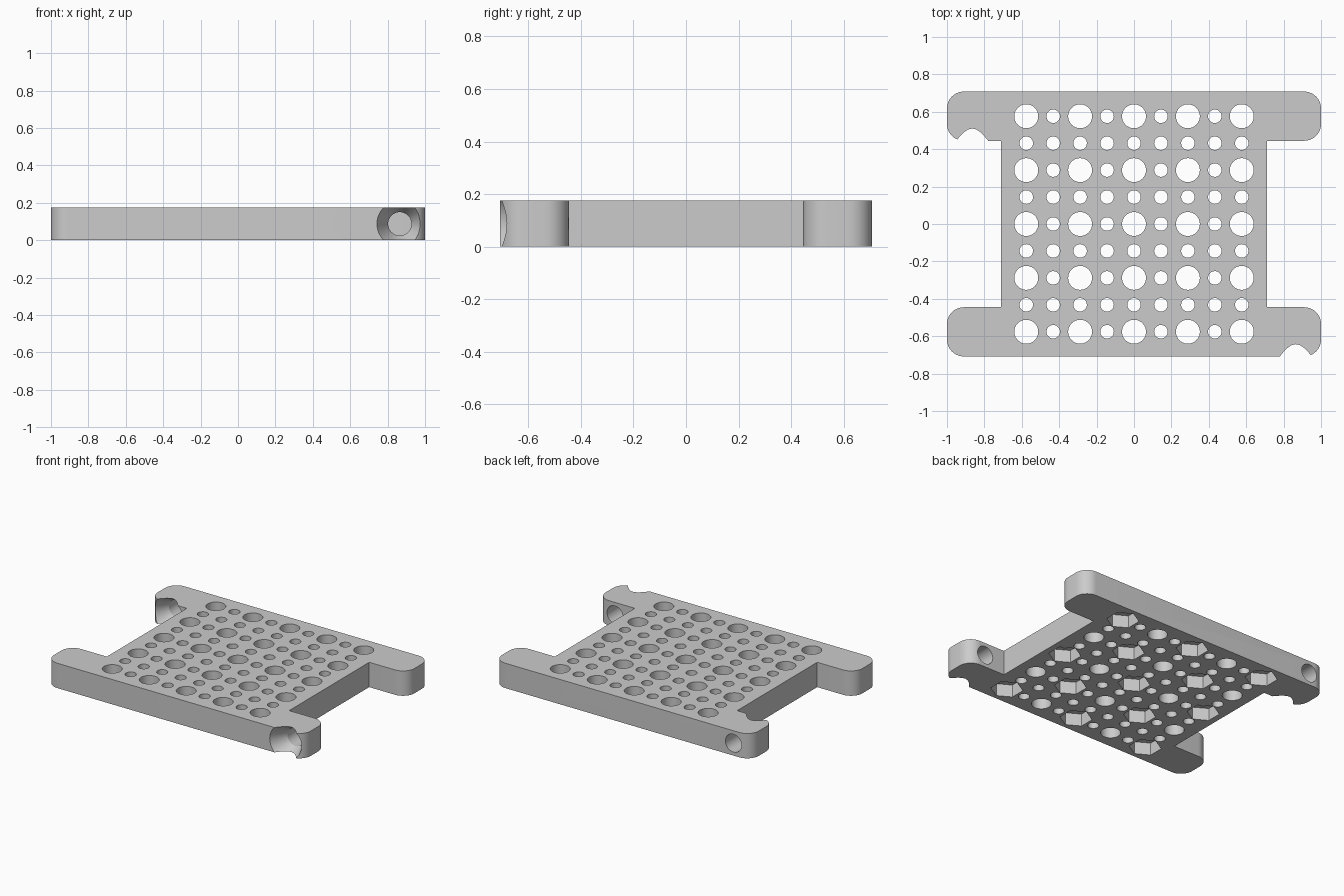
import bpy
import bmesh
from math import cos, sin, pi, radians

if "Cube" in bpy.data.objects:
    bpy.data.objects.remove(bpy.data.objects["Cube"], do_unlink=True)

THICK = 0.175          # plate thickness
HALF_Y = 0.708         # half depth of the plate
ARM_Y = 0.445          # inner edge of the arms
BODY_X = 0.71          # half width of the central body
CORNER = 0.09          # rounding of the arm ends
PITCH = 0.144          # spacing of the hole grid
BORE_X = 0.865         # side offset of the arm bores

grey = bpy.data.materials.new("plain grey")
grey.use_nodes = True
colour = (0.6, 0.6, 0.6, 1)
grey.diffuse_color = colour
grey.node_tree.nodes["Principled BSDF"].inputs["Base Color"].default_value = colour


def make_object(name, bm):
    bmesh.ops.recalc_face_normals(bm, faces=bm.faces)
    mesh = bpy.data.meshes.new(name)
    bm.to_mesh(mesh)
    bm.free()
    mesh.materials.append(grey)
    obj = bpy.data.objects.new(name, mesh)
    bpy.context.collection.objects.link(obj)
    return obj


def loft(bm, rings):
    """Close a stack of matching rings into a solid."""
    loops = [[bm.verts.new(p) for p in ring] for ring in rings]
    for low, high in zip(loops, loops[1:]):
        for i in range(len(low)):
            j = (i + 1) % len(low)
            bm.faces.new((low[i], low[j], high[j], high[i]))
    bm.faces.new(loops[0])
    bm.faces.new(loops[-1])


def circle(radius, sides, start=0.0):
    return [(radius * cos(start + 2 * pi * i / sides),
             radius * sin(start + 2 * pi * i / sides)) for i in range(sides)]


def prism(bm, x, y, radius, sides, bottom, top, start=0.0):
    loft(bm, [[(x + u, y + v, z) for u, v in circle(radius, sides, start)]
              for z in (bottom, top)])


def arc(cx, cy, start, steps=10):
    return [(cx + CORNER * cos(start + pi / 2 * i / steps),
             cy + CORNER * sin(start + pi / 2 * i / steps)) for i in range(steps + 1)]


# Plate outline: a quarter-built arm, then mirrored by half turns
arm_right = (arc(1 - CORNER, -HALF_Y + CORNER, -pi / 2)
             + arc(1 - CORNER, -ARM_Y - CORNER, 0)
             + [(BODY_X, -ARM_Y)])
right_side = arm_right + [(x, -y) for x, y in reversed(arm_right)]
outline = right_side + [(-x, -y) for x, y in right_side]
bm = bmesh.new()
loft(bm, [[(x, y, z) for x, y in outline] for z in (0, THICK)])
plate = make_object("perforated_plate", bm)

# Grid of alternating large and small through holes
holes = bmesh.new()
for i in range(-4, 5):
    for j in range(-4, 5):
        large = i % 2 == 0 and j % 2 == 0
        prism(holes, i * PITCH, j * PITCH, 0.064 if large else 0.036,
              40 if large else 28, -0.05, THICK + 0.05)

# Hexagonal nut pockets under every other large hole
pockets = bmesh.new()
for i in range(-2, 3):
    for j in range(-2, 3):
        if (i + j) % 2 == 0:
            prism(pockets, 2 * i * PITCH, 2 * j * PITCH, 0.104, 6,
                  -0.05, THICK / 2, pi / 6)

# Countersunk bores running front to back through two opposite arms
bores = bmesh.new()
length = HALF_Y - ARM_Y
for x, y in ((BORE_X, -HALF_Y), (-BORE_X, ARM_Y)):
    profile = ((0.133, -0.02), (0.0625, 0.112), (0.0625, length + 0.03))
    loft(bores, [[(x + u, y + depth, THICK / 2 + v) for u, v in circle(radius, 48)]
                 for radius, depth in profile])

# Cut everything and keep only the finished plate
cutters = [make_object("hole_cutter", holes),
           make_object("pocket_cutter", pockets),
           make_object("bore_cutter", bores)]
for cutter in cutters:
    cutter.hide_render = True
    mod = plate.modifiers.new(cutter.name, "BOOLEAN")
    mod.operation = "DIFFERENCE"
    mod.solver = "EXACT"
    mod.object = cutter
bpy.context.view_layer.update()
cut = plate.evaluated_get(bpy.context.evaluated_depsgraph_get())
finished = bpy.data.meshes.new_from_object(cut)
plate.modifiers.clear()
plate.data = finished
for cutter in cutters:
    bpy.data.objects.remove(cutter, do_unlink=True)

# Smooth the round walls, keep the edges crisp
bpy.ops.object.select_all(action="DESELECT")
plate.select_set(True)
bpy.context.view_layer.objects.active = plate
bpy.ops.object.shade_smooth_by_angle(angle=radians(25))
